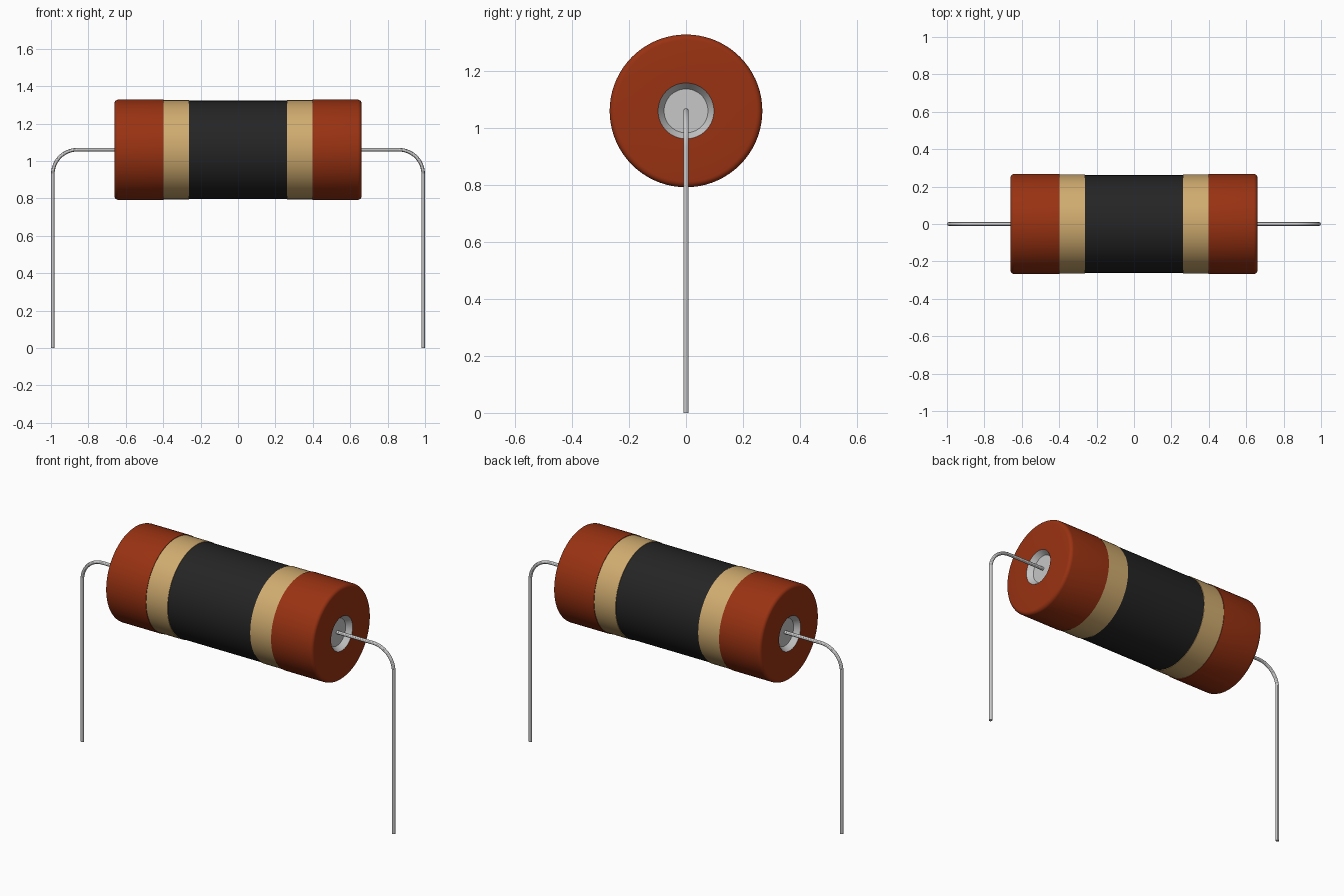
import bpy, bmesh, math
from mathutils import Vector, Matrix

cube = bpy.data.objects.get("Cube")
if cube:
    bpy.data.objects.remove(cube, do_unlink=True)

AXIS_Z = 1.06     # height of the body axis
CAP_R = 0.268
HOLE_R = 0.098
WIRE_R = 0.0095


def material(name, rgb):
    m = bpy.data.materials.new(name)
    m.use_nodes = True
    m.diffuse_color = (*rgb, 1)
    bsdf = next(n for n in m.node_tree.nodes if n.type == 'BSDF_PRINCIPLED')
    bsdf.inputs["Base Color"].default_value = (*rgb, 1)
    return m


RED = material("rust red", (0.32, 0.032, 0.006))
TAN = material("tan", (0.63, 0.41, 0.16))
BLACK = material("charcoal", (0.018, 0.018, 0.018))
METAL = material("light grey metal", (0.57, 0.57, 0.57))


def smooth(obj):
    bpy.ops.object.select_all(action='DESELECT')
    obj.select_set(True)
    bpy.context.view_layer.objects.active = obj
    bpy.ops.object.shade_smooth_by_angle(angle=math.radians(30))


def lathe(name, profile, mats, side=1, rule=None):
    """Turn a profile of (x, radius) points around the body axis."""
    bm = bmesh.new()
    verts = [bm.verts.new((x * side, 0, r)) for x, r in profile]
    edges = [bm.edges.new(pair) for pair in zip(verts, verts[1:])]
    bmesh.ops.spin(bm, geom=verts + edges, cent=(0, 0, 0), axis=(1, 0, 0),
                   angle=math.tau, steps=72, use_merge=True)
    bmesh.ops.remove_doubles(bm, verts=bm.verts, dist=1e-5)
    bmesh.ops.recalc_face_normals(bm, faces=bm.faces)
    if rule:
        for f in bm.faces:
            f.material_index = rule(f.calc_center_median())
    bmesh.ops.transform(bm, matrix=Matrix.Translation((0, 0, AXIS_Z)), verts=bm.verts)
    mesh = bpy.data.meshes.new(name)
    bm.to_mesh(mesh)
    bm.free()
    for m in mats:
        mesh.materials.append(m)
    obj = bpy.data.objects.new(name, mesh)
    bpy.context.collection.objects.link(obj)
    smooth(obj)


def wire(name, side):
    """Lead that leaves the cap, bends a quarter turn and drops to the ground."""
    bend, x_end = 0.13, 0.99
    cx, cz = x_end - bend, AXIS_Z - bend
    arc = [math.radians(90 - 90 * i / 14) for i in range(15)]
    pts = [(0.60, AXIS_Z)]
    pts += [(cx + bend * math.cos(a), cz + bend * math.sin(a)) for a in arc]
    pts.append((x_end, 0))
    curve = bpy.data.curves.new(name, 'CURVE')
    curve.dimensions = '3D'
    curve.bevel_depth = WIRE_R
    curve.bevel_resolution = 4
    curve.use_fill_caps = True
    spline = curve.splines.new('POLY')
    spline.points.add(len(pts) - 1)
    for p, (x, z) in zip(spline.points, pts):
        p.co = (x * side, 0, z, 1)
    curve.materials.append(METAL)
    obj = bpy.data.objects.new(name, curve)
    bpy.context.collection.objects.link(obj)
    bpy.ops.object.select_all(action='DESELECT')
    obj.select_set(True)
    bpy.context.view_layer.objects.active = obj
    bpy.ops.object.convert(target='MESH')
    smooth(bpy.context.view_layer.objects.active)


# Dark middle of the body
lathe("body_core", [(-0.27, 0), (-0.27, 0.262), (0.27, 0.262), (0.27, 0)], [BLACK])

# Cap outline: rounded outer rim, then a tapered socket in the end face
FILLET = 0.02
rim = [(0.66 - FILLET + FILLET * math.sin(a), CAP_R - FILLET + FILLET * math.cos(a))
       for a in (math.radians(18 * i) for i in range(6))]
cap_profile = ([(0.398, 0), (0.398, CAP_R)] + rim
               + [(0.66, HOLE_R), (0.63, 0.077), (0.63, 0)])


def socket_rule(c):
    return 1 if abs(c.x) > 0.6 and Vector((c.y, c.z)).length < HOLE_R - 0.002 else 0


for side, word in ((1, "left"), (-1, "right")):
    lathe(f"{word}_band", [(0.263, 0), (0.263, 0.265), (0.402, 0.265), (0.402, 0)],
          [TAN], side)
    lathe(f"{word}_end_cap", cap_profile, [RED, METAL], side, socket_rule)
    wire(f"{word}_wire_lead", side)
